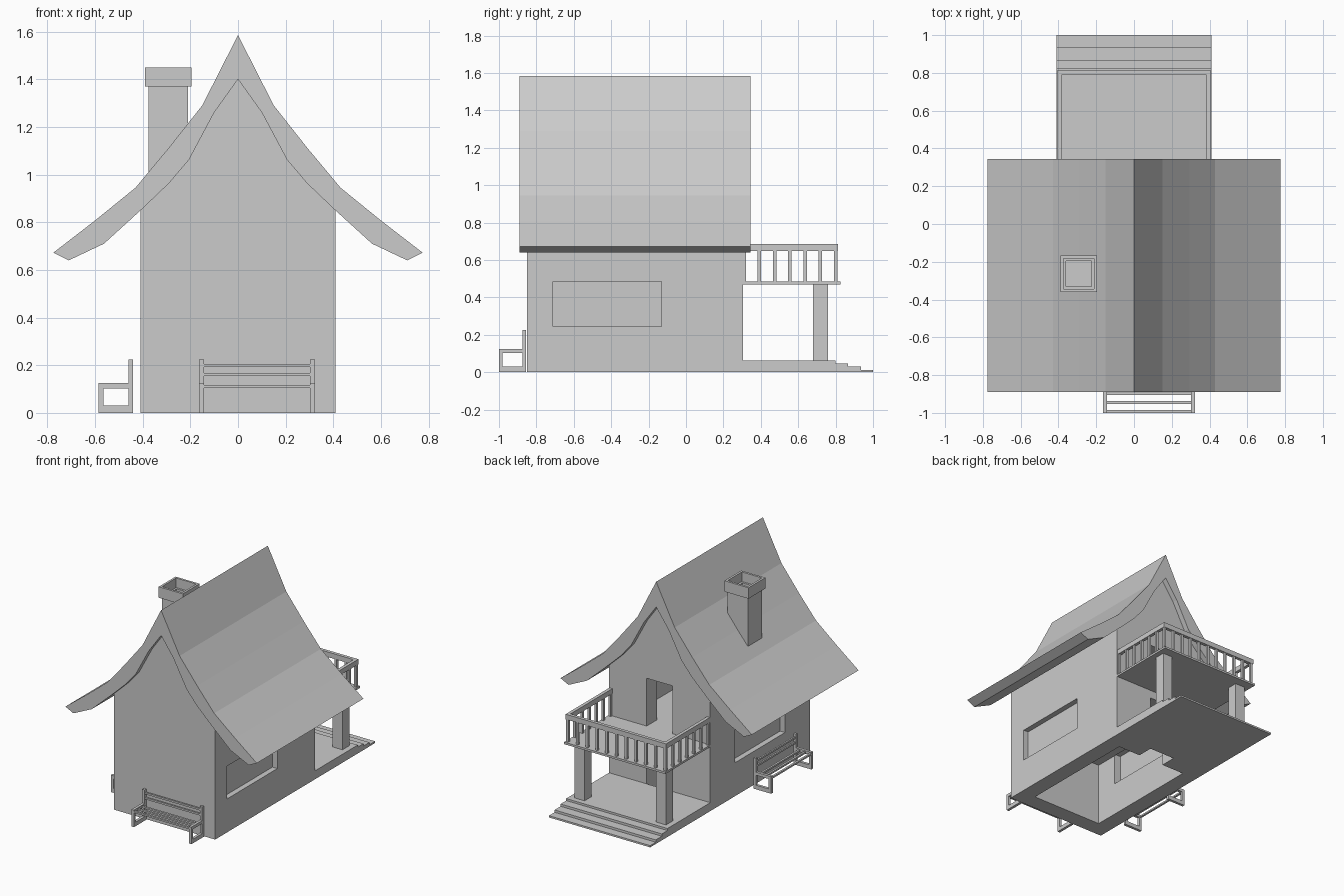
import bpy, bmesh

if "Cube" in bpy.data.objects:
    bpy.data.objects.remove(bpy.data.objects["Cube"])


def prism(name, pts, axis, a, b):
    """Extrude a 2D profile (u, z) along axis 'x' or 'y' from a to b."""
    bm = bmesh.new()
    place = (lambda u, v: (u, a, v)) if axis == 'y' else (lambda u, v: (a, u, v))
    face = bm.faces.new([bm.verts.new(place(u, v)) for u, v in pts])
    ext = bmesh.ops.extrude_face_region(bm, geom=[face])
    d = (0, b - a, 0) if axis == 'y' else (b - a, 0, 0)
    bmesh.ops.translate(bm, vec=d, verts=[g for g in ext["geom"] if isinstance(g, bmesh.types.BMVert)])
    bmesh.ops.recalc_face_normals(bm, faces=bm.faces)
    me = bpy.data.meshes.new(name)
    bm.to_mesh(me)
    bm.free()
    ob = bpy.data.objects.new(name, me)
    bpy.context.collection.objects.link(ob)
    return ob


def box(name, x0, x1, y0, y1, z0, z1):
    return prism(name, [(x0, z0), (x1, z0), (x1, z1), (x0, z1)], 'y', y0, y1)


def cut(ob, *boxes):
    """Subtract boxes from an object and bake the result."""
    cutters = []
    for dims in boxes:
        c = box("cutter", *dims)
        c.hide_render = True
        m = ob.modifiers.new("cut", 'BOOLEAN')
        m.operation, m.solver, m.object = 'DIFFERENCE', 'EXACT', c
        cutters.append(c)
    bpy.context.view_layer.update()
    dg = bpy.context.evaluated_depsgraph_get()
    me = bpy.data.meshes.new_from_object(ob.evaluated_get(dg))
    ob.modifiers.clear()
    ob.data = me
    for c in cutters:
        bpy.data.objects.remove(c)


# Curved roof: upper and lower half profiles, mirrored
upper = [(0.775, 0.672), (0.60, 0.807), (0.43, 0.945), (0.293, 1.109), (0.15, 1.29)]
lower = [(0.10, 1.26), (0.205, 1.063), (0.288, 0.965), (0.405, 0.853), (0.562, 0.71), (0.71, 0.64)]
mirror = lambda pts: [(-x, z) for x, z in reversed(pts)]
roof = upper + [(0, 1.585)] + mirror(upper) + mirror(lower) + [(0, 1.40)] + lower
prism("roof", roof, 'y', -0.89, 0.345)

# Walls: gabled block, hollowed, with windows and two back doors
side = [(0.41, 0), (0.41, 0.87), (0.30, 0.98), (0.215, 1.08), (0.10, 1.285)]
walls = prism("walls", side + [(0, 1.43)] + mirror(side), 'y', -0.85, 0.305)
cut(walls,
    (-0.29, 0.29, -0.73, 0.185, -0.1, 2),
    (0.25, 0.5, -0.71, -0.13, 0.245, 0.485),
    (-0.5, -0.25, -0.56, 0.02, 0.245, 0.485),
    (-0.105, 0.105, 0.1, 0.4, -0.1, 0.41),
    (-0.105, 0.105, 0.1, 0.4, 0.485, 0.835))
box("right_window_pane", 0.345, 0.37, -0.71, -0.13, 0.245, 0.485)
box("left_window_pane", -0.37, -0.345, -0.56, 0.02, 0.245, 0.485)
box("upper_floor", -0.29, 0.29, -0.73, 0.185, 0.47, 0.485)

# Chimney with hollow cap
cx, cy = -0.2925, -0.263
sq = lambda r, z0, z1: (cx - r, cx + r, cy - r, cy + r, z0, z1)
body = box("chimney", *sq(0.0825, 0.95, 1.38))
cut(body, sq(0.067, 1.2, 1.5))
cap = box("chimney_cap", *sq(0.0975, 1.37, 1.45))
cut(cap, sq(0.0815, 1.3, 1.5))

# Porch with steps
prism("porch", [(0.305, 0), (1.0, 0), (1.0, 0.013), (0.935, 0.013), (0.935, 0.03), (0.865, 0.03),
                (0.865, 0.047), (0.80, 0.047), (0.80, 0.062), (0.305, 0.062)], 'x', -0.41, 0.41)

# Balcony on posts
box("balcony_floor", -0.41, 0.41, 0.305, 0.825, 0.47, 0.485)
for s in (-1, 1):
    box("porch_post", s * 0.33 - 0.04, s * 0.33 + 0.04, 0.68, 0.76, 0.062, 0.47)
    x = s * 0.395
    box("side_rail", x - 0.012, x + 0.012, 0.305, 0.788, 0.648, 0.685)
    for i in range(1, 7):
        y = 0.80 - 0.0815 * i
        box("baluster", x - 0.009, x + 0.009, y - 0.009, y + 0.009, 0.485, 0.65)
box("back_rail", -0.407, 0.407, 0.788, 0.812, 0.648, 0.685)
for i in range(11):
    x = -0.395 + 0.079 * i
    box("baluster", x - 0.009, x + 0.009, 0.791, 0.809, 0.485, 0.65)


def bench(name, flip, back, a, b):
    """Bench from a to b; depth runs outwards from 'back' towards the negative axis."""
    def part(label, u0, u1, d0, d1, z0, z1):
        if flip:
            box(name + label, back - d1, back - d0, u0, u1, z0, z1)
        else:
            box(name + label, u0, u1, back - d1, back - d0, z0, z1)
    w = 0.02
    for u in (a, b - w):
        part("_back_post", u, u + w, 0, w, 0, 0.225)
        part("_front_leg", u, u + w, 0.125, 0.145, 0, 0.125)
        part("_foot_bar", u, u + w, w, 0.125, 0, 0.03)
        part("_arm_bar", u, u + w, w, 0.125, 0.103, 0.125)
    for d in (0.13, 0.083, 0.036):
        part("_seat_slat", a + w, b - w, d, d + 0.015, 0.105, 0.117)
    for z in (0.155, 0.192):
        part("_back_slat", a + w, b - w, 0.004, 0.016, z, z + 0.013)


bench("front_bench", False, -0.855, -0.163, 0.323)
bench("left_bench", True, -0.44, -0.635, -0.15)
